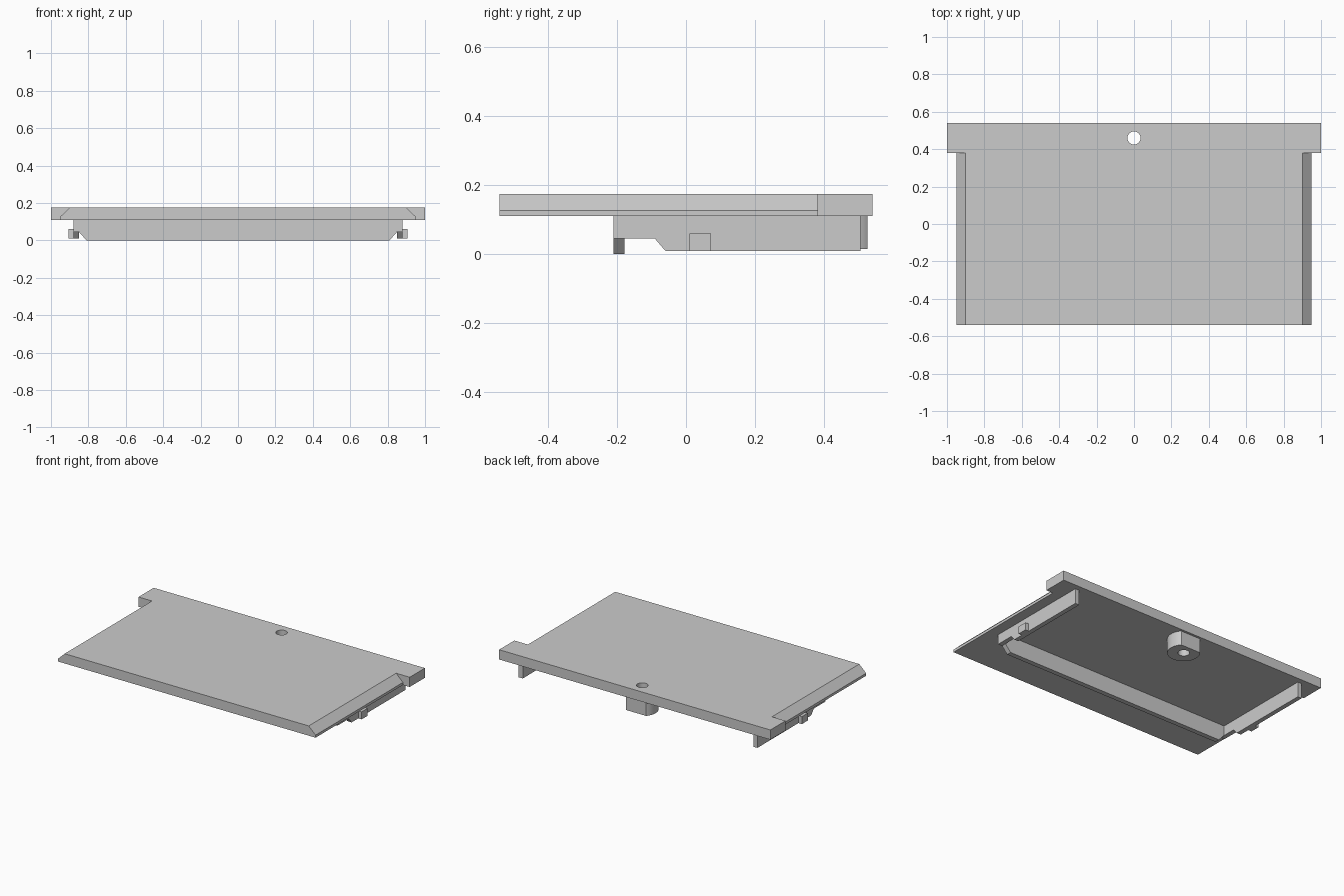
import bpy, bmesh
from mathutils import Vector

if "Cube" in bpy.data.objects:
    bpy.data.objects.remove(bpy.data.objects["Cube"], do_unlink=True)

grey = bpy.data.materials.new("light grey plastic")
grey.use_nodes = True
grey.diffuse_color = (0.6, 0.6, 0.6, 1)
grey.node_tree.nodes["Principled BSDF"].inputs["Base Color"].default_value = (0.6, 0.6, 0.6, 1)

TOP, UNDER = 0.175, 0.11      # plate heights
HOLE_Y = 0.46


def finish(bm, name):
    bmesh.ops.recalc_face_normals(bm, faces=bm.faces)
    mesh = bpy.data.meshes.new(name)
    bm.to_mesh(mesh)
    bm.free()
    mesh.materials.append(grey)
    obj = bpy.data.objects.new(name, mesh)
    bpy.context.collection.objects.link(obj)
    return obj


def prism(name, outline, axis, start, end):
    """Extrude a 2D outline along axis; the outline uses the other two axes in order."""
    bm = bmesh.new()
    verts = []
    for a, b in outline:
        co = [a, b]
        co.insert(axis, start)
        verts.append(bm.verts.new(co))
    face = bm.faces.new(verts)
    ext = bmesh.ops.extrude_face_region(bm, geom=[face])
    shift = Vector((0, 0, 0))
    shift[axis] = end - start
    bmesh.ops.translate(bm, vec=shift, verts=[v for v in ext["geom"] if isinstance(v, bmesh.types.BMVert)])
    return finish(bm, name)


def box(name, x0, x1, y0, y1, z0, z1):
    return prism(name, [(x0, y0), (x1, y0), (x1, y1), (x0, y1)], 2, z0, z1)


def cylinder(name, radius, z0, z1, flat_y=None):
    """Upright cylinder on the screw axis, optionally cut flat at the back."""
    bm = bmesh.new()
    bmesh.ops.create_cone(bm, cap_ends=True, segments=48, radius1=radius, radius2=radius, depth=z1 - z0)
    bmesh.ops.translate(bm, vec=(0, HOLE_Y, (z0 + z1) / 2), verts=bm.verts)
    if flat_y is not None:
        cut = bmesh.ops.bisect_plane(bm, geom=bm.verts[:] + bm.edges[:] + bm.faces[:],
                                     plane_co=(0, flat_y, 0), plane_no=(0, 1, 0), clear_outer=True)
        edges = [e for e in cut["geom_cut"] if isinstance(e, bmesh.types.BMEdge)]
        bmesh.ops.holes_fill(bm, edges=edges)
    return finish(bm, name)


def combine(target, tool, operation):
    mod = target.modifiers.new(operation.title(), 'BOOLEAN')
    mod.operation, mod.object, mod.solver = operation, tool, 'EXACT'
    bpy.context.view_layer.objects.active = target
    bpy.ops.object.modifier_apply(modifier=mod.name)
    bpy.data.objects.remove(tool, do_unlink=True)


def smooth(obj):
    bpy.ops.object.select_all(action='DESELECT')
    obj.select_set(True)
    bpy.context.view_layer.objects.active = obj
    bpy.ops.object.shade_smooth_by_angle(angle=0.5)


# Cover plate: bevelled slab joined to a wider back bar, with a screw hole
half = [(0.95, UNDER), (0.95, 0.127), (0.9, TOP)]
plate = prism("cover_plate", half + [(-x, z) for x, z in reversed(half)], 1, -0.54, 0.4)
combine(plate, box("back_bar", -1, 1, 0.38, 0.54, UNDER, TOP), 'UNION')
combine(plate, cylinder("plate_hole_cutter", 0.035, 0.05, 0.3), 'DIFFERENCE')
smooth(plate)

# Screw boss under the plate, flat at the back, drilled through
boss = cylinder("screw_boss", 0.098, 0.015, UNDER, flat_y=0.525)
combine(boss, cylinder("boss_hole_cutter", 0.035, -0.1, 0.3), 'DIFFERENCE')
smooth(boss)

# Front rail with clipped lower corners
half = [(0.88, UNDER), (0.88, 0.045), (0.85, 0.045), (0.81, 0)]
prism("front_rail", half + [(-x, z) for x, z in reversed(half)], 1, -0.21, -0.178)

# Side rails with a stepped lower edge, each with a snap tab outside
rail = [(-0.178, UNDER), (-0.178, 0.045), (-0.09, 0.045), (-0.06, 0.01), (0.505, 0.01), (0.505, UNDER)]
for side, s in (("left", 1), ("right", -1)):
    prism(side + "_rail", rail, 0, s * 0.85, s * 0.88)
    box(side + "_snap_tab", s * 0.88, s * 0.905, 0.01, 0.073, 0.01, 0.06)
